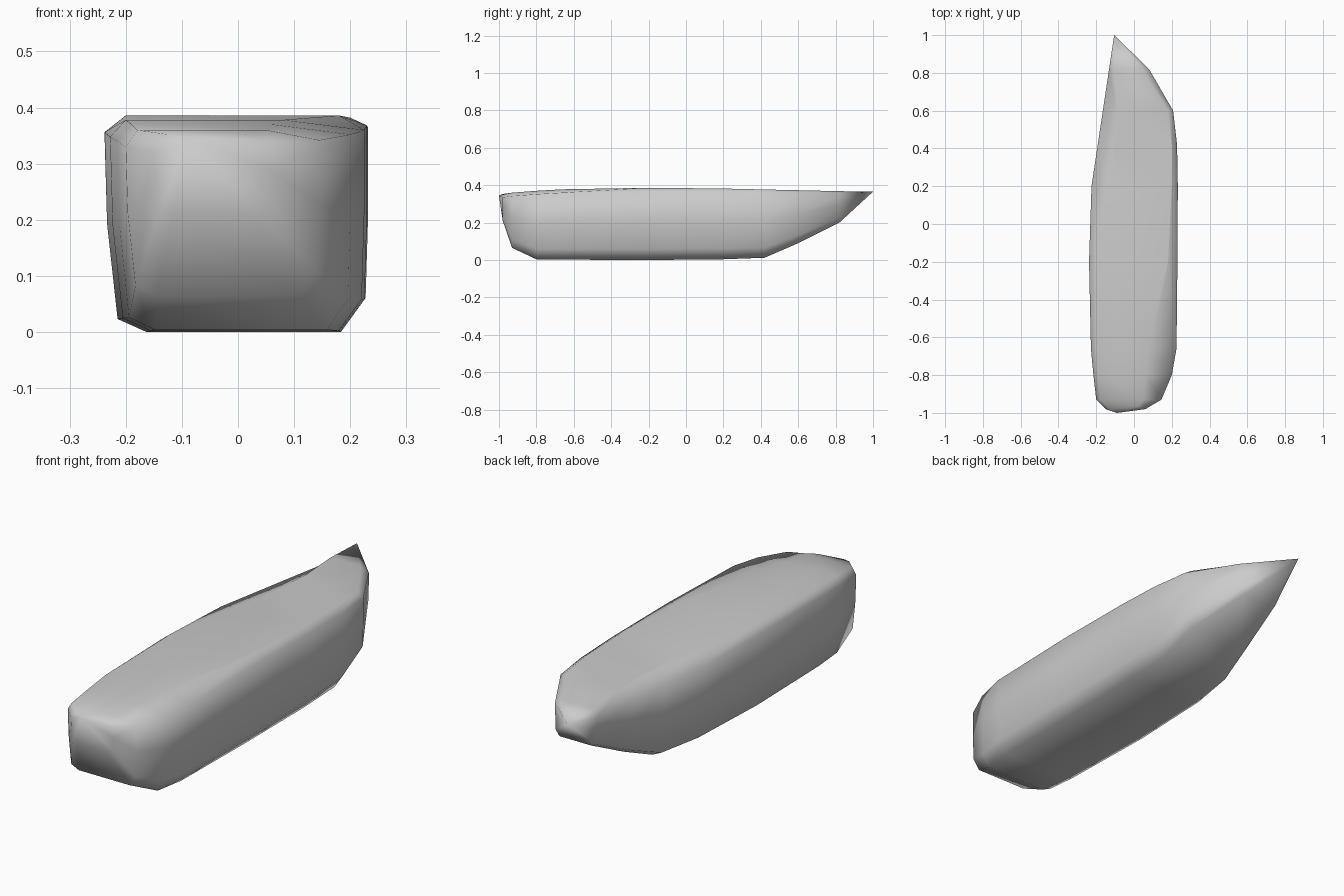
import bpy
import bmesh

cube = bpy.data.objects.get("Cube")
if cube:
    bpy.data.objects.remove(cube, do_unlink=True)

stone = bpy.data.materials.new("stone grey")
stone.use_nodes = True
colour = (0.6, 0.6, 0.6, 1)
stone.diffuse_color = colour
stone.node_tree.nodes["Principled BSDF"].inputs["Base Color"].default_value = colour

# Cross-sections along the length:
# y, left x, right x, bottom z, top z, left top edge x, right top edge x
sections = [
    (-0.98, -0.15, 0.06, 0.21, 0.353, -0.13, 0.02),
    (-0.93, -0.20, 0.145, 0.065, 0.36, -0.18, 0.05),
    (-0.80, -0.215, 0.20, 0.004, 0.37, -0.19, 0.06),
    (-0.66, -0.228, 0.225, 0.002, 0.378, -0.20, 0.08),
    (-0.20, -0.238, 0.23, 0.0, 0.386, -0.20, 0.18),
    (0.20, -0.225, 0.232, 0.004, 0.382, -0.13, 0.20),
    (0.42, -0.192, 0.228, 0.012, 0.377, -0.10, 0.20),
    (0.60, -0.165, 0.207, 0.09, 0.373, -0.09, 0.18),
    (0.82, -0.132, 0.08, 0.20, 0.368, -0.11, 0.04),
]


def ring(y, left, right, low, high, edge_l, edge_r):
    """Rounded block section, anticlockwise from the lower left."""
    w, h = right - left, high - low
    return [
        (left + 0.16 * w, y, low),
        (right - 0.10 * w, y, low),
        (right - 0.01 * w, y, low + 0.15 * h),
        (right, y, low + 0.55 * h),
        (right, y, high - 0.018),
        (edge_r, y, high),
        (edge_l, y, high),
        (left, y, high - 0.03),
        (left + 0.01 * w, y, low + 0.5 * h),
        (left + 0.05 * w, y, low + 0.06 * h),
    ]


bm = bmesh.new()
loops = [[bm.verts.new(p) for p in ring(*s)] for s in sections]
count = len(loops[0])

# Skin between neighbouring sections
for a, b in zip(loops, loops[1:]):
    for i in range(count):
        j = (i + 1) % count
        bm.faces.new((a[i], a[j], b[j], b[i]))

# Blunt front nose and pointed rear tip
nose = bm.verts.new((-0.09, -1.0, 0.345))
tip = bm.verts.new((-0.105, 1.0, 0.365))
for i in range(count):
    j = (i + 1) % count
    bm.faces.new((nose, loops[0][j], loops[0][i]))
    bm.faces.new((tip, loops[-1][i], loops[-1][j]))

# Shallow dent in the front rim
loops[0][5].co.y += 0.015

bmesh.ops.recalc_face_normals(bm, faces=bm.faces)
for face in bm.faces:
    face.smooth = True

# Crisp creases beside the worn strips of the top
for a, b in zip(loops, loops[1:]):
    y = (a[0].co.y + b[0].co.y) / 2
    for index, crisp in ((5, -0.7 < y < 0.6), (6, y > 0.2)):
        if crisp:
            bm.edges.get((a[index], b[index])).smooth = False

mesh = bpy.data.meshes.new("stone_slab")
bm.to_mesh(mesh)
bm.free()
mesh.materials.append(stone)
slab = bpy.data.objects.new("stone_slab", mesh)
bpy.context.collection.objects.link(slab)
